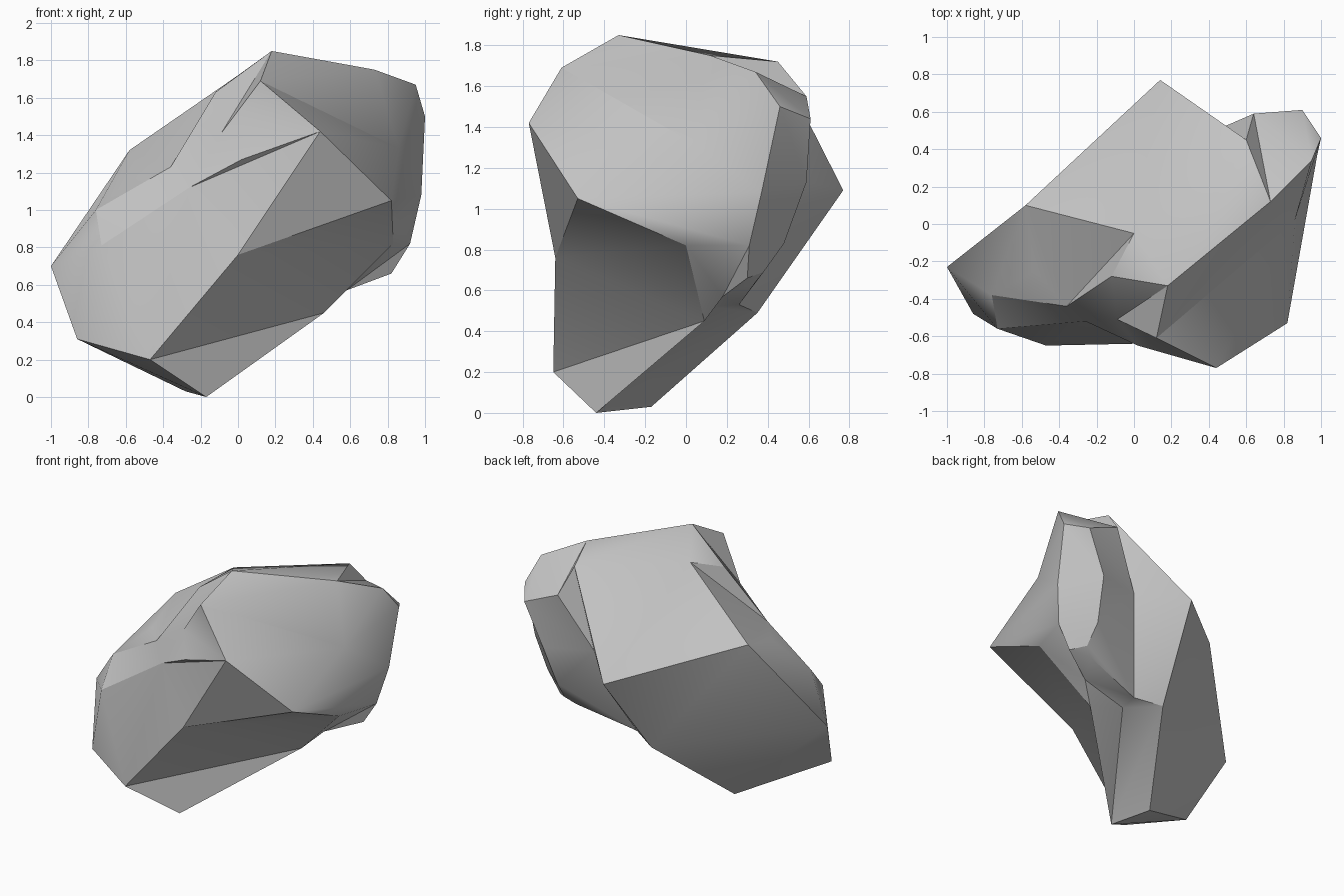
import bpy
import bmesh
import math
from mathutils import Vector

cube = bpy.data.objects.get("Cube")
if cube:
    bpy.data.objects.remove(cube, do_unlink=True)

CORE = Vector((0.05, -0.1, 0.95))
corners = {}


def add_corners(names, *points):
    corners.update(zip(names, (Vector(p) for p in points)))


# Front ridge and underside
add_corners("ABCDEFGHI",
            (.18, -.33, 1.85), (.12, -.61, 1.69), (.44, -.77, 1.42),
            (.82, -.53, 1.05), (-.47, -.65, .2), (0, -.64, .76),
            (-.17, -.44, 0), (-.28, -.17, .03), (-.86, -.48, .31))
# Left end, back peak and upper shoulder
add_corners("JKLMNOPQ",
            (-1, -.23, .7), (.14, .77, 1.09), (.73, .12, 1.75),
            (.6, .45, 1.72), (.95, .34, 1.67), (1, .46, 1.5),
            (.9, .61, 1.44), (.64, .59, 1.55))
# Lower shoulder and rear crown
add_corners("RSTUVWXY",
            (.92, .31, .82), (.83, 0, .82), (.82, .3, .66),
            (.58, .18, .57), (.46, .09, .45), (.04, .35, .49),
            (-.58, .1, 1.32), (0, -.05, 1.72))
# Rear hollow and the groove running down from it
add_corners("abcdeft",
            (.76, .59, 1.13), (.72, .48, .83), (.73, .38, .69),
            (.41, .49, 1.16), (.22, .26, .53), (.2, .12, .52),
            (.66, .34, .64))
# Shallow chips in the front face
add_corners("ghijklno",
            (-.12, -.28, 1.63), (-.09, -.51, 1.41), (-.36, -.44, 1.23),
            (-.53, -.25, 1.21), (-.76, -.38, 1), (-.73, -.56, .81),
            (-.26, -.52, 1.12), (.02, -.65, 1.27))
# Dip in the shoulder's side and the corner behind it
add_corners("qp", (.86, .02, 1.33), (.98, .37, 1.08))

# Crease lines running from corner to corner
creases = ["ABCDSRTUVEG", "GIEFC", "ALNOPQMAYXJIHG", "MLQNP", "LBqC",
           "LqNqOqpqD", "OpRDp", "YMKYXKWXJWHJ", "KeWKdeW",
           "MdQdPabcT", "adbece", "TtctetUe", "OapRaRbRc", "USURT",
           "VSFVGfWG", "FD", "VfUfe", "AghABhCohiniYgi", "noCnh",
           "XiXjXkJ", "ijkiknlkJl", "IlEnF"]

# Wrap a skin round the corners as seen from the core
bm = bmesh.new()
vert = {}
for name, point in corners.items():
    vert[name] = bm.verts.new((point - CORE).normalized())
bmesh.ops.convex_hull(bm, input=list(bm.verts))
bmesh.ops.triangulate(bm, faces=list(bm.faces))


def side(p, q, r):
    return p.co.cross(q.co).dot(r.co)


def crosses(p, q, u, v):
    if len({p, q, u, v}) < 4 or (p.co + q.co).dot(u.co + v.co) <= 0:
        return False
    return (side(p, q, u) * side(p, q, v) < 0
            and side(u, v, p) * side(u, v, q) < 0)


def flip_one(p, q, locked):
    """Turn one edge lying across the line from p to q."""
    for edge in list(bm.edges):
        u, v = edge.verts
        if len(edge.link_faces) != 2 or frozenset((u, v)) in locked:
            continue
        if not crosses(p, q, u, v):
            continue
        tips = [w for f in edge.link_faces for w in f.verts
                if w not in (u, v)]
        # Turn only where the two triangles allow it and the line is cleared
        if crosses(tips[0], tips[1], u, v) and not crosses(p, q, *tips):
            if bmesh.utils.edge_rotate(edge, True):
                return True
    return False


# Turn the skin's edges until they follow the creases
locked = set()
for line in creases:
    for start, end in zip(line, line[1:]):
        p, q = vert[start], vert[end]
        while not bm.edges.get((p, q)) and flip_one(p, q, locked):
            pass
        if bm.edges.get((p, q)):
            locked.add(frozenset((p, q)))

# Push every corner out to its true place
for name, point in corners.items():
    vert[name].co = point
bmesh.ops.recalc_face_normals(bm, faces=list(bm.faces))

mesh = bpy.data.meshes.new("boulder")
bm.to_mesh(mesh)
bm.free()
boulder = bpy.data.objects.new("boulder", mesh)
bpy.context.collection.objects.link(boulder)

# Plain grey stone
stone = bpy.data.materials.new("grey stone")
stone.use_nodes = True
grey = (0.55, 0.55, 0.55, 1)
stone.diffuse_color = grey
shader = stone.node_tree.nodes["Principled BSDF"]
shader.inputs["Base Color"].default_value = grey
shader.inputs["Roughness"].default_value = 0.9
mesh.materials.append(stone)

# Soft facets with crisp edges
for other in bpy.context.selected_objects:
    other.select_set(False)
boulder.select_set(True)
bpy.context.view_layer.objects.active = boulder
bpy.ops.object.shade_smooth_by_angle(angle=math.radians(30))
